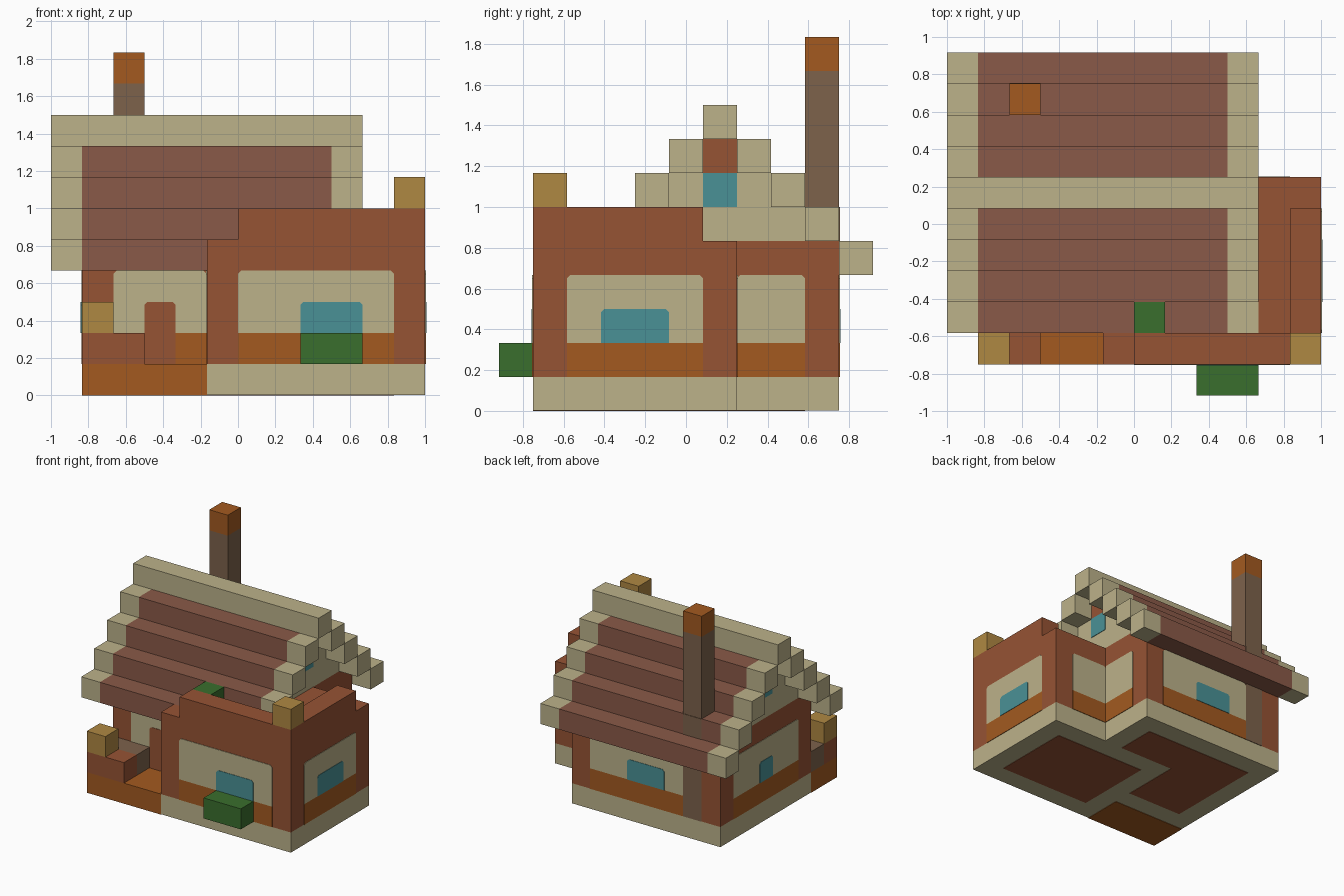
import bpy
import bmesh
from mathutils import Vector

cube = bpy.data.objects.get("Cube")
if cube:
    bpy.data.objects.remove(cube, do_unlink=True)

UNIT = 1 / 6                      # size of one building block
ORIGIN = Vector((-6, -5.5, 0))    # block-grid corner


def material(name, r, g, b):
    def linear(c):
        c /= 255
        return c / 12.92 if c <= 0.04045 else ((c + 0.055) / 1.055) ** 2.4
    mat = bpy.data.materials.new(name)
    mat.use_nodes = True
    color = (linear(r), linear(g), linear(b), 1)
    mat.diffuse_color = color
    mat.node_tree.nodes["Principled BSDF"].inputs["Base Color"].default_value = color
    return mat


cream = material("cream_stone", 188, 178, 138)
red = material("red_brick", 150, 83, 52)
orange = material("orange_wood", 163, 90, 32)
roof = material("roof_brown", 138, 90, 72)
soot = material("chimney_brown", 125, 98, 75)
tan = material("tan_post", 175, 136, 66)
green = material("leaf_green", 58, 110, 45)
teal = material("teal_glass", 74, 145, 150)


def prism(name, outline, direction, mat):
    """Extrude a flat outline given in block units."""
    bm = bmesh.new()
    verts = [bm.verts.new((Vector(p) + ORIGIN) * UNIT) for p in outline]
    face = bm.faces.new(verts)
    new = bmesh.ops.extrude_face_region(bm, geom=[face])["geom"]
    moved = [v for v in new if isinstance(v, bmesh.types.BMVert)]
    bmesh.ops.translate(bm, verts=moved, vec=Vector(direction) * UNIT)
    bmesh.ops.recalc_face_normals(bm, faces=bm.faces)
    mesh = bpy.data.meshes.new(name)
    bm.to_mesh(mesh)
    bm.free()
    mesh.materials.append(mat)
    obj = bpy.data.objects.new(name, mesh)
    bpy.context.collection.objects.link(obj)
    return obj


def box(name, x, y, z, mat):
    outline = [(x[0], y[0], z[0]), (x[1], y[0], z[0]), (x[1], y[1], z[0]), (x[0], y[1], z[0])]
    return prism(name, outline, (0, 0, z[1] - z[0]), mat)


def plate(name, axis, plane, side, u, z, mat, lift=0.025, cut=0.1):
    """Thin plate on a wall facing side*axis, with clipped top corners."""
    shape = [(u[0], z[0]), (u[1], z[0]), (u[1], z[1] - cut), (u[1] - cut, z[1]),
             (u[0] + cut, z[1]), (u[0], z[1] - cut)]
    if not cut:
        shape = [(u[0], z[0]), (u[1], z[0]), (u[1], z[1]), (u[0], z[1])]
    place = (lambda a, b: (plane, a, b)) if axis == "x" else (lambda a, b: (a, plane, b))
    push = side * lift
    return prism(name, [place(a, b) for a, b in shape],
                 (push, 0, 0) if axis == "x" else (0, push, 0), mat)


def wall_panel(name, axis, plane, side, u, window=None):
    plate(name + "_band", axis, plane, side, u, (1, 2), orange, cut=0)
    plate(name + "_plaster", axis, plane, side, u, (2, 4), cream)
    if window:
        plate(name + "_window", axis, plane, side, window, (2, 3), teal, lift=0.045)


# Foundations and floor undersides
GAP = 0.02
box("house_base", (1, 9), (3, 10), (GAP, 1), cream)
box("wing_base", (5, 12), (1, 7), (GAP, 1), cream)
box("porch_base", (1, 5), (1, 3), (0, 1), orange)
box("wing_floor", (6, 11), (2, 6), (0, GAP), red)
prism("house_floor", [(2, 4, 0), (5, 4, 0), (5, 7, 0), (8, 7, 0), (8, 9, 0), (2, 9, 0)],
      (0, 0, GAP), red)

# Brick walls
box("house_walls", (1, 9), (3, 10), (1, 5), red)
box("wing_walls", (5, 12), (1, 7), (1, 4), red)
box("wing_front_beam", (5, 12), (1, 2), (4, 5), red)
box("terrace_edge", (10, 12), (2, 3), (4, 5), red)
box("terrace_floor", (9, 12), (3, 7), (4, 5), red)
box("front_parapet", (6, 12), (1, 2), (5, 6), red)
box("side_parapet", (11, 12), (2, 6), (5, 6), red)
box("terrace_post", (11, 12), (1, 2), (6, 7), tan)

# Plaster panels, bands and windows
wall_panel("wing_front", "y", 1, -1, (6, 11), (8, 10))
wall_panel("wing_side", "x", 12, 1, (2, 6), (3, 5))
wall_panel("wing_back", "y", 7, 1, (9, 11))
wall_panel("wing_porch_side", "x", 5, -1, (2, 3))
wall_panel("house_left", "x", 9, 1, (7, 9))
wall_panel("house_back", "y", 10, 1, (3, 8), (4, 6))
wall_panel("house_right", "x", 1, -1, (4, 9), (6, 7))
wall_panel("entrance", "y", 3, -1, (2, 5))
plate("door", "y", 3, -1, (3, 4), (1, 3), red, lift=0.045)

# Porch
box("porch_wall", (1, 3), (1, 2), (1, 2), red)
box("porch_bench", (1, 3), (2, 3), (1, 2), soot)
box("porch_post", (1, 2), (1, 2), (2, 3), tan)

# Gables
box("gable_lower", (1, 9), (4, 9), (5, 6), cream)
box("gable_upper", (1, 9), (5, 8), (6, 7), cream)
box("gable_peak", (1, 9), (6, 7), (7, 8), red)
for plane, side, label in ((1, -1, "right"), (9, 1, "left")):
    plate(f"gable_window_{label}", "x", plane, side, (6, 7), (6, 7), teal, cut=0)

# Stepped roof with pale end blocks
box("roof_ridge", (0, 10), (6, 7), (8, 9), cream)
for step in range(1, 5):
    z = (8 - step, 9 - step)
    for row, label in ((6 - step, "front"), (6 + step, "back")):
        y = (row, row + 1)
        box(f"roof_{label}_{step}", (1, 9), y, z, roof)
        box(f"roof_end_right_{label}_{step}", (0, 1), y, z, cream)
        box(f"roof_end_left_{label}_{step}", (9, 10), y, z, cream)

# Chimney
plate("chimney_base", "y", 10, 1, (2, 3), (1, 6), soot, cut=0)
box("chimney_stack", (2, 3), (9, 10), (6, 10), soot)
box("chimney_cap", (2, 3), (9, 10), (10, 11), orange)

# Plants
box("window_planter", (8, 10), (0, 1), (1, 2), green)
box("roof_shrub", (6, 7), (2, 3), (5, 6), green)
